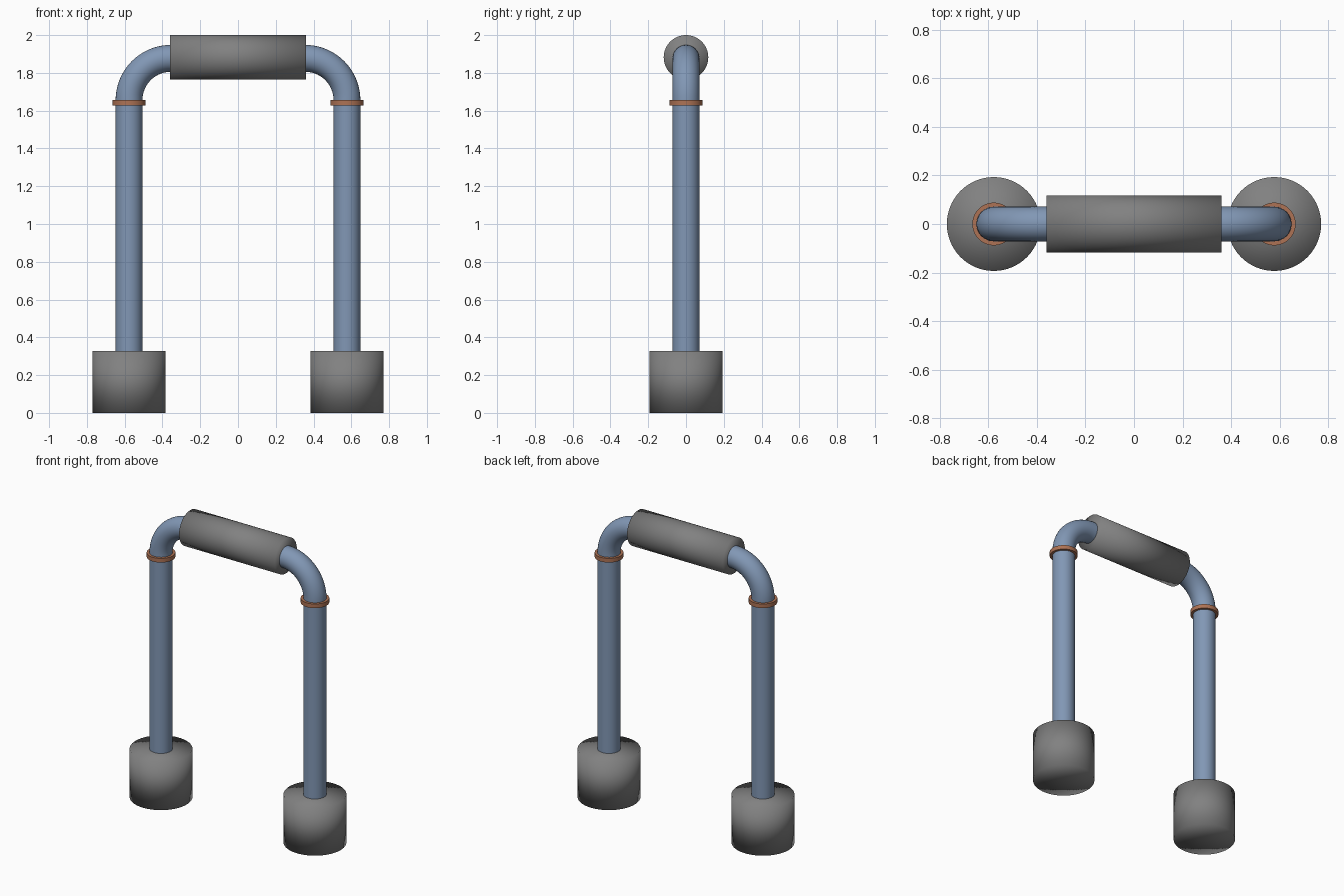
import bpy, bmesh, math
from mathutils import Matrix, Vector

if "Cube" in bpy.data.objects:
    bpy.data.objects.remove(bpy.data.objects["Cube"])


def paint(name, rgb):
    m = bpy.data.materials.new(name)
    m.diffuse_color = (*rgb, 1)
    m.use_nodes = True
    m.node_tree.nodes["Principled BSDF"].inputs["Base Color"].default_value = m.diffuse_color
    return m


BLUE = paint("blue_pipe", (0.22, 0.31, 0.46))
COPPER = paint("copper", (0.42, 0.17, 0.09))
GREY = paint("dark_grey", (0.22, 0.22, 0.22))


def finish(name, bm, mat, soft=False):
    bmesh.ops.recalc_face_normals(bm, faces=bm.faces[:])
    me = bpy.data.meshes.new(name)
    bm.to_mesh(me)
    bm.free()
    ob = bpy.data.objects.new(name, me)
    bpy.context.collection.objects.link(ob)
    me.materials.append(mat)
    bpy.ops.object.select_all(action='DESELECT')
    ob.select_set(True)
    bpy.context.view_layer.objects.active = ob
    if soft:
        bpy.ops.object.shade_smooth()
    else:
        bpy.ops.object.shade_smooth_by_angle(angle=math.radians(35))
    return ob


def cylinder(name, x, z0, z1, r, mat, turn=Matrix(), soft=False):
    bm = bmesh.new()
    place = Matrix.Translation((x, 0, (z0 + z1) / 2)) @ turn
    bmesh.ops.create_cone(bm, cap_ends=True, cap_tris=soft, segments=64, radius1=r,
                          radius2=r, depth=z1 - z0, matrix=place)
    return finish(name, bm, mat, soft)


LEG_X, PIPE_R, BEND_R, BEND_Z = 0.577, 0.071, 0.222, 1.655


def elbow(name, side):
    # pipe ring swept a quarter turn from the leg towards the grip
    bm = bmesh.new()
    bmesh.ops.create_circle(bm, segments=48, radius=PIPE_R,
                            matrix=Matrix.Translation((side * LEG_X, 0, BEND_Z)))
    bmesh.ops.spin(bm, geom=bm.edges[:], cent=(side * (LEG_X - BEND_R), 0, BEND_Z),
                   axis=Vector((0, -side, 0)), angle=math.pi / 2, steps=20)
    bmesh.ops.holes_fill(bm, edges=[e for e in bm.edges if e.is_boundary])
    return finish(name, bm, BLUE)


# Foot, post, collar and elbow on each side
for label, side in (("left", -1), ("right", 1)):
    x = side * LEG_X
    cylinder(f"{label}_foot", x, 0, 0.327, 0.193, GREY, soft=True)
    cylinder(f"{label}_post", x, 0.32, BEND_Z, PIPE_R, BLUE)
    cylinder(f"{label}_collar", x, 1.628, 1.656, 0.088, COPPER)
    elbow(f"{label}_elbow", side)

# Thick horizontal grip joining the elbows
cylinder("grip", 0, 1.882 - 0.359, 1.882 + 0.359, 0.118, GREY,
         turn=Matrix.Rotation(math.pi / 2, 4, 'Y'), soft=True)
